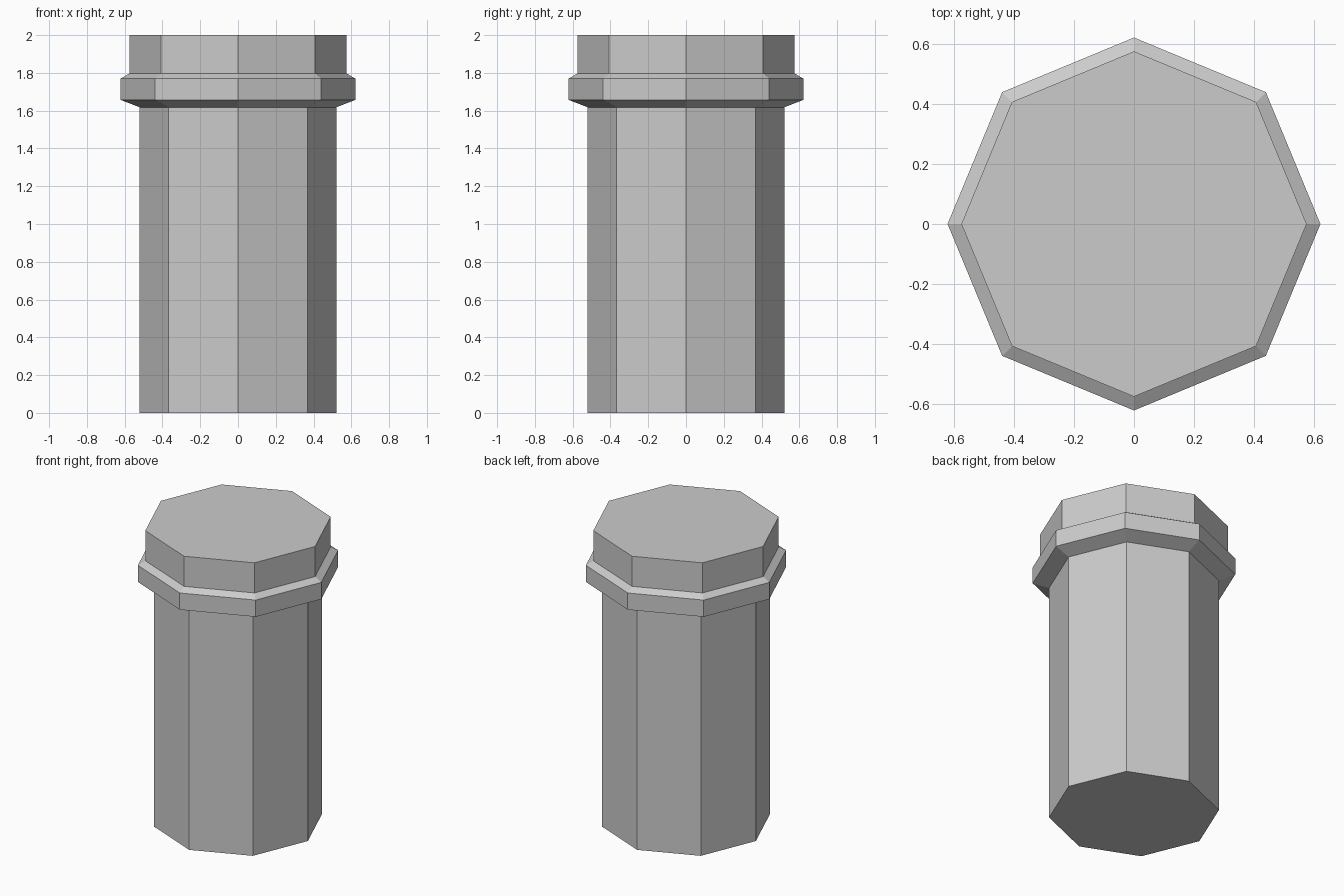
import bpy, bmesh
from math import cos, sin, tau

if "Cube" in bpy.data.objects:
    bpy.data.objects.remove(bpy.data.objects["Cube"])

SIDES = 8

def turned(name, profile):
    """Eight-sided closed solid from a (radius, z) profile, bottom to top."""
    bm = bmesh.new()
    rings = [[bm.verts.new((r * cos(tau * i / SIDES), r * sin(tau * i / SIDES), z))
              for i in range(SIDES)] for r, z in profile]
    for a, b in zip(rings, rings[1:]):
        for i in range(SIDES):
            j = (i + 1) % SIDES
            bm.faces.new((a[i], a[j], b[j], b[i]))
    bm.faces.new(rings[0][::-1])
    bm.faces.new(rings[-1])
    mesh = bpy.data.meshes.new(name)
    bm.to_mesh(mesh)
    bm.free()
    obj = bpy.data.objects.new(name, mesh)
    bpy.context.collection.objects.link(obj)
    return obj

# Shaft, flared collar and cap as one continuous outline
turned("octagonal_post", [
    (0.521, 0.0), (0.521, 1.618),      # shaft
    (0.621, 1.657), (0.621, 1.77),     # collar
    (0.575, 1.797), (0.575, 2.0),      # cap
])
